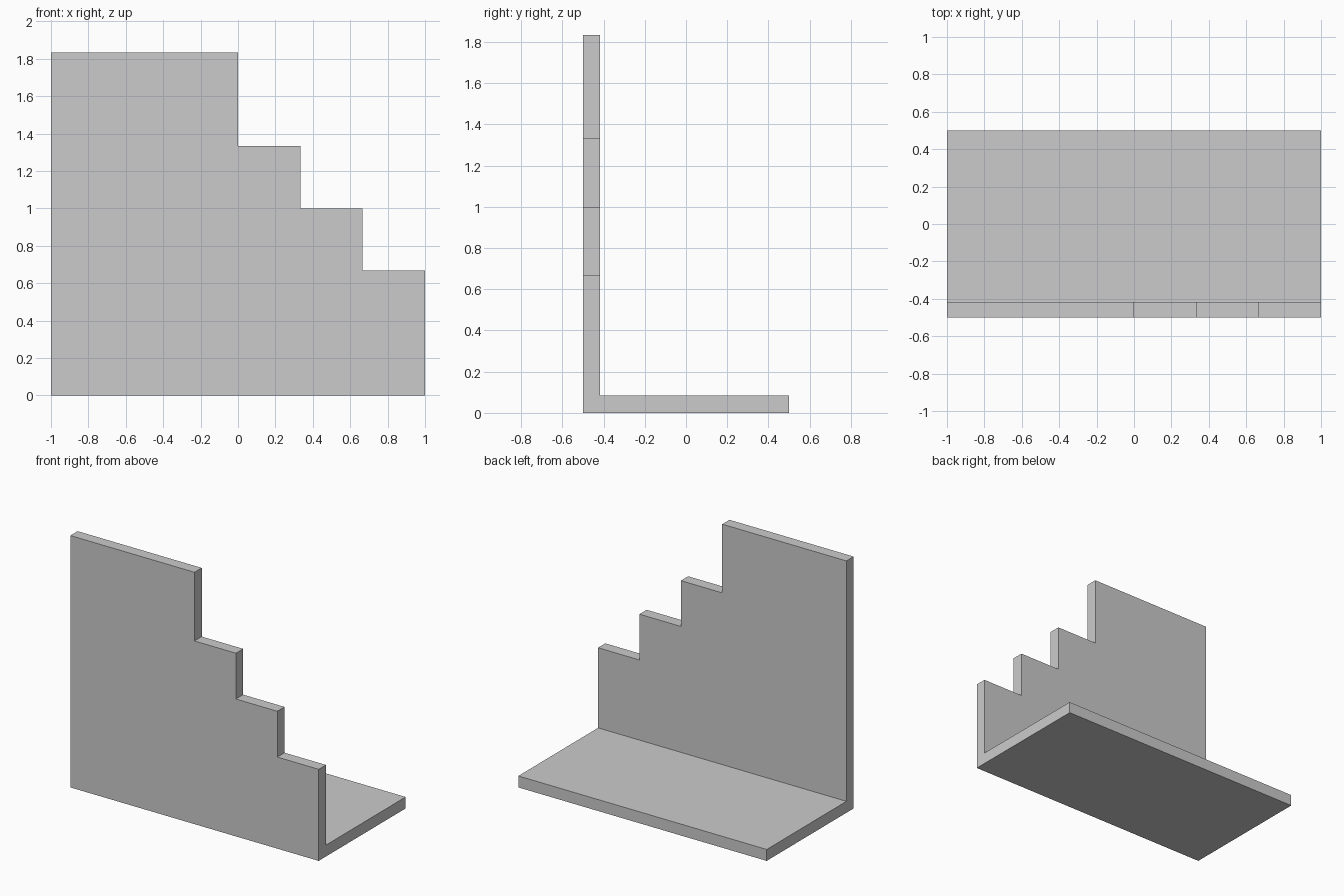
import bpy, bmesh
from mathutils import Vector

if "Cube" in bpy.data.objects:
    bpy.data.objects.remove(bpy.data.objects["Cube"])

T = 1 / 12           # panel thickness
H = 11 / 6           # wall height


def prism(name, points, offset):
    """Extrude a closed planar profile into a solid."""
    bm = bmesh.new()
    face = bm.faces.new([bm.verts.new(p) for p in points])
    ext = bmesh.ops.extrude_face_region(bm, geom=[face])
    moved = [v for v in ext["geom"] if isinstance(v, bmesh.types.BMVert)]
    bmesh.ops.translate(bm, verts=moved, vec=Vector(offset))
    bmesh.ops.recalc_face_normals(bm, faces=bm.faces)
    mesh = bpy.data.meshes.new(name)
    bm.to_mesh(mesh)
    bm.free()
    obj = bpy.data.objects.new(name, mesh)
    bpy.context.collection.objects.link(obj)
    return obj


# L-shaped body: floor slab and upright wall in one piece
l_profile = [(-0.5, 0), (0.5, 0), (0.5, T), (-0.5 + T, T), (-0.5 + T, H), (-0.5, H)]
body = prism("stepped_wall_and_floor", [(-1, y, z) for y, z in l_profile], (2, 0, 0))

# Staircase-shaped cutter removes the upper right of the wall
steps = [(0, 4 / 3), (1 / 3, 1), (2 / 3, 2 / 3)]    # left edge, tread height
outline = [(0, 2)]
for i, (x, z) in enumerate(steps):
    right = steps[i + 1][0] if i + 1 < len(steps) else 1.2
    outline += [(x, z), (right, z)]
outline.append((1.2, 2))
cutter = prism("step_cutter", [(x, -0.7, z) for x, z in outline], (0, 0.5, 0))
cutter.hide_render = True

cut = body.modifiers.new("cut_steps", "BOOLEAN")
cut.operation = "DIFFERENCE"
cut.solver = "EXACT"
cut.object = cutter

# Apply the cut and drop the helper
bpy.context.view_layer.objects.active = body
body.select_set(True)
bpy.ops.object.modifier_apply(modifier=cut.name)
bpy.data.objects.remove(cutter)
